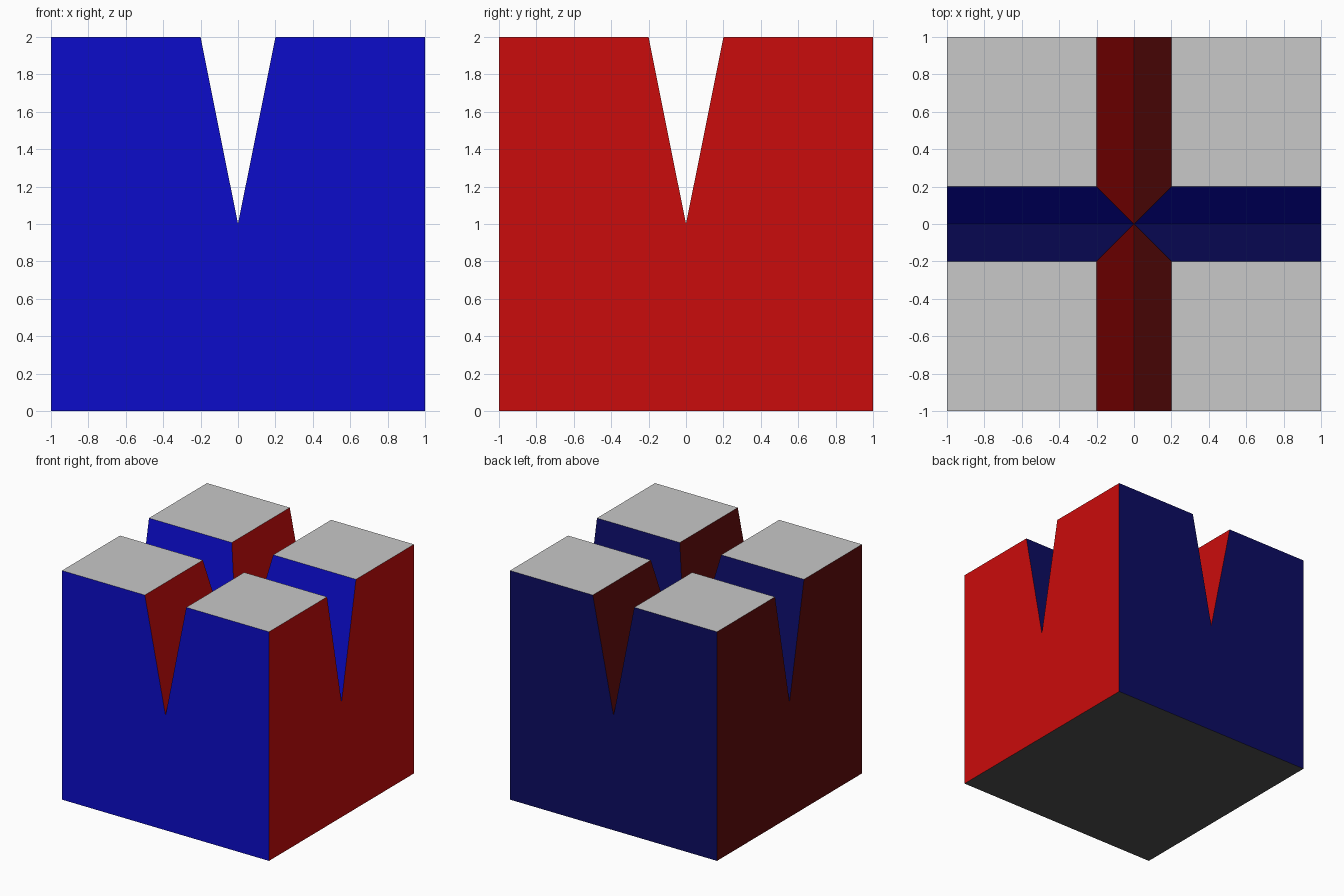
import bpy, bmesh

if "Cube" in bpy.data.objects:
    bpy.data.objects.remove(bpy.data.objects["Cube"])

SIZE, HEIGHT, GROOVE_Z, GROOVE_X = 1.0, 2.0, 1.0, 0.2


def material(name, rgb):
    m = bpy.data.materials.new(name)
    m.diffuse_color = (*rgb, 1.0)
    m.use_nodes = True
    m.node_tree.nodes["Principled BSDF"].inputs["Base Color"].default_value = m.diffuse_color
    return m


# One flat colour per facing direction
materials = [
    material("red", (0.59, 0.0035, 0.0035)),         # +x
    material("dark_red", (0.125, 0.0035, 0.0035)),   # -x
    material("dark_blue", (0.0035, 0.0035, 0.125)),  # +y
    material("blue", (0.0035, 0.0035, 0.59)),        # -y
    material("light_grey", (0.58, 0.58, 0.58)),      # +z
    material("dark_grey", (0.08, 0.08, 0.08)),       # -z
]


def facing(n):
    axis = max(range(3), key=lambda i: abs(n[i]))
    return axis * 2 + (0 if n[axis] > 0 else 1)


# One quarter of the block: half of each V groove, outer sides, top, bottom
s, h, z, g = SIZE, HEIGHT, GROOVE_Z, GROOVE_X
side = [(s, 0, 0), (s, s, 0), (s, s, h), (s, g, h), (s, 0, z)]
wall = [(0, 0, z), (0, s, z), (g, s, h), (g, g, h)]


def swap(points):
    return [(y, x, c) for x, y, c in points]


quarter = [
    side, swap(side), wall, swap(wall),
    [(g, g, h), (s, g, h), (s, s, h), (g, s, h)],
    [(0, 0, 0), (s, 0, 0), (s, s, 0), (0, s, 0)],
]

# Mirror the quarter into all four corners and weld it
bm = bmesh.new()
for sx in (1, -1):
    for sy in (1, -1):
        for points in quarter:
            bm.faces.new([bm.verts.new((x * sx, y * sy, c)) for x, y, c in points])
bmesh.ops.remove_doubles(bm, verts=bm.verts[:], dist=1e-5)
bmesh.ops.recalc_face_normals(bm, faces=bm.faces[:])
bm.normal_update()
for f in bm.faces:
    f.material_index = facing(f.normal)

mesh = bpy.data.meshes.new("grooved_block")
for m in materials:
    mesh.materials.append(m)
bm.to_mesh(mesh)
bm.free()
block = bpy.data.objects.new("grooved_block", mesh)
bpy.context.collection.objects.link(block)
